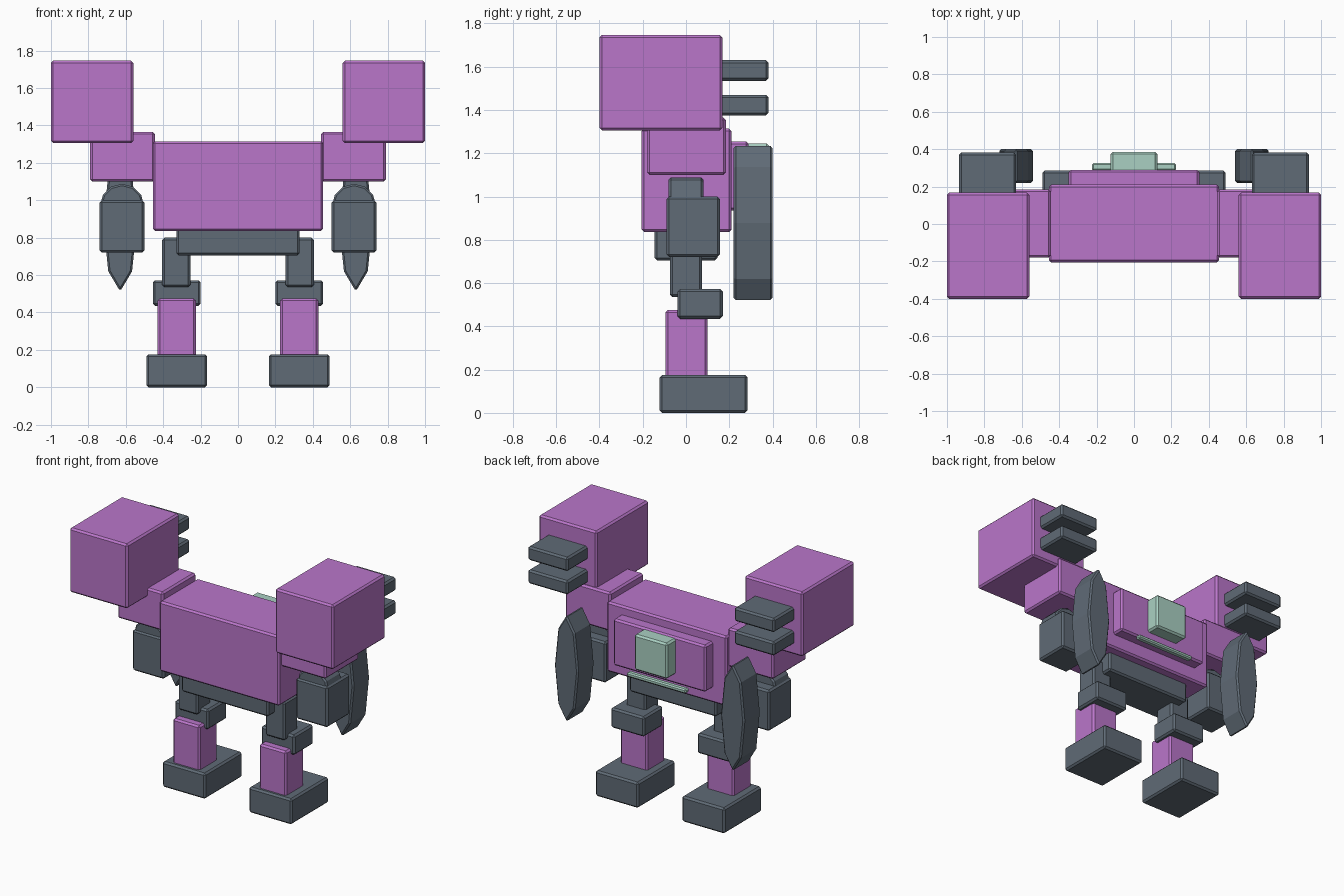
import bpy
import math

cube = bpy.data.objects.get("Cube")
if cube:
    bpy.data.objects.remove(cube, do_unlink=True)


def make_material(name, rgb):
    mat = bpy.data.materials.new(name)
    mat.use_nodes = True
    mat.diffuse_color = (*rgb, 1)
    mat.node_tree.nodes["Principled BSDF"].inputs["Base Color"].default_value = (*rgb, 1)
    return mat


purple = make_material("purple armour", (0.49, 0.18, 0.59))
grey = make_material("slate grey metal", (0.115, 0.145, 0.18))
green = make_material("pale green", (0.40, 0.63, 0.54))


def finish(obj, name, mat, bevel):
    """Name and colour a part, then soften its edges with a small chamfer."""
    obj.name = name
    obj.data.materials.append(mat)
    bpy.ops.object.transform_apply(location=False, rotation=True, scale=True)
    mod = obj.modifiers.new("Chamfer", "BEVEL")
    mod.width = bevel
    mod.segments = 1
    mod.limit_method = "ANGLE"
    return obj


def box(name, mat, x, y, z, bevel=0.012):
    """Box from its low and high limit on each axis."""
    limits = (x, y, z)
    bpy.ops.mesh.primitive_cube_add(size=1, location=[(a + b) / 2 for a, b in limits])
    obj = bpy.context.object
    obj.scale = [b - a for a, b in limits]
    return finish(obj, name, mat, bevel)


def prism(name, mat, centre, sides, half_x, half_z, depth, bevel):
    """Many-sided disc lying along y, with a corner at its top."""
    bpy.ops.mesh.primitive_cylinder_add(vertices=sides, radius=1, depth=1, location=centre)
    obj = bpy.context.object
    obj.scale = (half_x, half_z, depth)
    obj.rotation_euler.x = math.pi / 2
    return finish(obj, name, mat, bevel)


# Body, hips and back pack
box("torso", purple, (-0.455, 0.455), (-0.205, 0.21), (0.835, 1.315))
box("pelvis", grey, (-0.33, 0.33), (-0.145, 0.145), (0.705, 0.86))
box("back_plate", purple, (-0.35, 0.35), (0.18, 0.29), (0.935, 1.255))
box("back_pack", green, (-0.125, 0.125), (0.26, 0.385), (1.0, 1.245))
box("back_bar", green, (-0.225, 0.225), (0.285, 0.325), (0.905, 0.935), 0.008)

# Limbs: low and high limits for the left side
LIMBS = [
    ("shoulder", purple, (0.445, 0.79), (-0.18, 0.185), (1.1, 1.365)),
    ("shoulder_block", purple, (0.56, 1.0), (-0.4, 0.168), (1.305, 1.747)),
    ("upper_barrel", grey, (0.63, 0.935), (0.12, 0.382), (1.535, 1.63)),
    ("lower_barrel", grey, (0.63, 0.935), (0.12, 0.382), (1.375, 1.47)),
    ("forearm", grey, (0.5, 0.74), (-0.09, 0.157), (0.72, 1.0)),
    ("thigh", grey, (0.255, 0.405), (-0.075, 0.075), (0.535, 0.8)),
    ("knee", grey, (0.2, 0.455), (-0.04, 0.17), (0.435, 0.572)),
    ("shin", purple, (0.225, 0.43), (-0.095, 0.1), (0.15, 0.476)),
    ("foot", grey, (0.165, 0.49), (-0.122, 0.285), (0, 0.176)),
]
for side, sign in (("left", 1), ("right", -1)):
    for part, mat, x, y, z in LIMBS:
        span = sorted(sign * v for v in x)
        box(f"{side}_{part}", mat, span, y, z)
    # Elbow joint and the long blade behind the arm
    prism(f"{side}_elbow", grey, (sign * 0.62, 0, 0.97), 12, 0.118, 0.118, 0.16, 0.01)
    prism(f"{side}_blade", grey, (sign * 0.63, 0.31, 0.878), 8, 0.09, 0.365, 0.18, 0.01)
